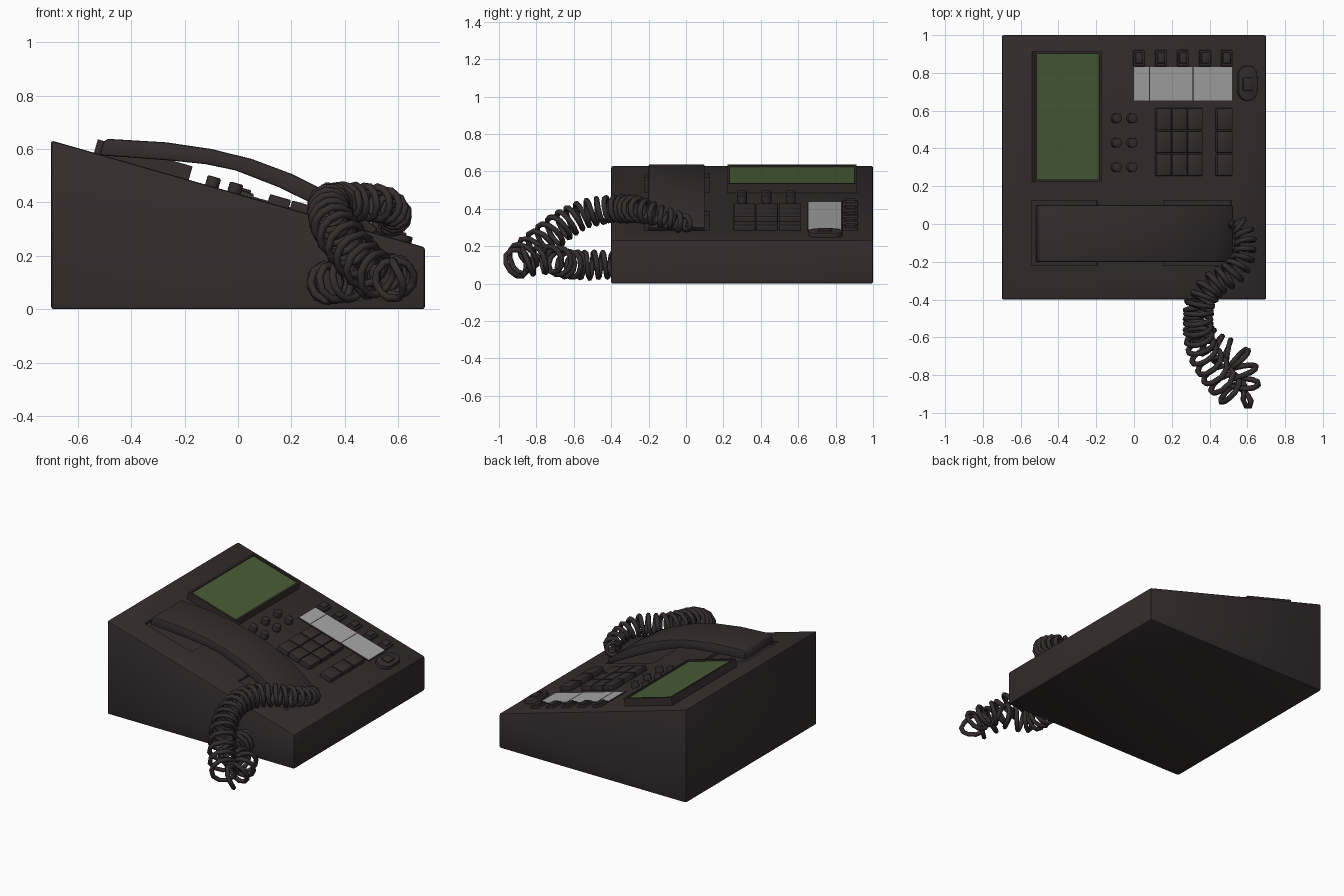
import bpy, bmesh, math
from mathutils import Vector, Matrix

if "Cube" in bpy.data.objects:
    bpy.data.objects.remove(bpy.data.objects["Cube"])


def material(name, r, g, b):
    m = bpy.data.materials.new(name)
    m.use_nodes = True
    m.diffuse_color = (r, g, b, 1)
    bsdf = next(n for n in m.node_tree.nodes if n.type == "BSDF_PRINCIPLED")
    bsdf.inputs["Base Color"].default_value = (r, g, b, 1)
    return m


DARK = material("dark brown plastic", 0.035, 0.026, 0.027)
GREEN = material("green screen", 0.065, 0.105, 0.035)
GREY = material("pale grey label", 0.38, 0.38, 0.38)

# Sloped top: high on the right-hand side (-x), low on the left (+x)
HIGH, LOW, HALF = 0.632, 0.232, 0.7
TILT = math.atan((HIGH - LOW) / (2 * HALF))


def on_slope(x, y):
    z = (HIGH + LOW) / 2 - math.tan(TILT) * x
    return Matrix.Translation((x, y, z)) @ Matrix.Rotation(TILT, 4, "Y")


def add_object(name, bm, mats, bevel=0, segments=2):
    bmesh.ops.recalc_face_normals(bm, faces=bm.faces)
    me = bpy.data.meshes.new(name)
    bm.to_mesh(me)
    bm.free()
    for m in mats:
        me.materials.append(m)
    ob = bpy.data.objects.new(name, me)
    bpy.context.collection.objects.link(ob)
    bpy.ops.object.select_all(action="DESELECT")
    ob.select_set(True)
    bpy.context.view_layer.objects.active = ob
    if bevel:
        mod = ob.modifiers.new("Bevel", "BEVEL")
        mod.width, mod.segments = bevel, segments
        mod.limit_method = "ANGLE"
        bpy.ops.object.modifier_apply(modifier="Bevel")
        bpy.ops.object.shade_smooth_by_angle(angle=math.radians(35))
    return ob


def slope_mesh(x0, x1, y0, y1, top, bottom=-0.01):
    """Box lying on the slope, its top outline placed at the given plan extents."""
    bm = bmesh.new()
    bmesh.ops.create_cube(bm, size=1)
    size = ((x1 - x0) / math.cos(TILT), y1 - y0, top - bottom)
    bm.transform(on_slope((x0 + x1) / 2 - top * math.sin(TILT), (y0 + y1) / 2)
                 @ Matrix.Translation((0, 0, (top + bottom) / 2))
                 @ Matrix.Diagonal((*size, 1)))
    return bm


def slope_box(name, x0, x1, y0, y1, top, mat=DARK, bevel=0.005):
    return add_object(name, slope_mesh(x0, x1, y0, y1, top), [mat], bevel)


def extrude_profile(points, y0, y1):
    bm = bmesh.new()
    face = bm.faces.new([bm.verts.new((x, y0, z)) for x, z in points])
    moved = bmesh.ops.extrude_face_region(bm, geom=[face])["geom"]
    bmesh.ops.translate(bm, vec=(0, y1 - y0, 0),
                        verts=[v for v in moved if isinstance(v, bmesh.types.BMVert)])
    return bm


# Body wedge with two shallow cradle wells
body = add_object("body", extrude_profile(
    [(-HALF, 0), (HALF, 0), (HALF, LOW), (-HALF, HIGH)], -0.4, 1), [DARK], 0.01)
for x0, x1 in ((-0.53, -0.18), (0.17, 0.53)):
    cutter = add_object("cradle_cutter", slope_mesh(x0, x1, -0.22, 0.125, 0.05, -0.02), [DARK])
    cutter.hide_render = True
    mod = body.modifiers.new("Well", "BOOLEAN")
    mod.operation, mod.object = "DIFFERENCE", cutter
    bpy.context.view_layer.objects.active = body
    bpy.ops.object.modifier_apply(modifier="Well")
    bpy.data.objects.remove(cutter)

# Raised screen housing with an inset green face
bm = slope_mesh(-0.525, -0.17, 0.222, 0.912, 0.052)
bm.normal_update()
up = Vector((math.sin(TILT), 0, math.cos(TILT)))
face = max(bm.faces, key=lambda f: f.normal.dot(up))
bmesh.ops.inset_region(bm, faces=[face], thickness=0.018)
rim = bmesh.ops.extrude_face_region(bm, geom=[face])
bmesh.ops.delete(bm, geom=[face], context="FACES")
bmesh.ops.translate(bm, vec=up * -0.01,
                    verts=[v for v in rim["geom"] if isinstance(v, bmesh.types.BMVert)])
for f in rim["geom"]:
    if isinstance(f, bmesh.types.BMFace):
        f.material_index = 1
add_object("screen", bm, [DARK, GREEN])

# Handset: arched bar resting on the slope
handset = [(-0.52, 0.577), (-0.255, 0.557), (-0.12, 0.543), (-0.01, 0.52), (0.15, 0.458),
           (0.3, 0.385), (0.5, 0.28), (0.525, 0.3), (0.43, 0.375), (0.32, 0.447),
           (0.2, 0.507), (0.05, 0.563), (-0.1, 0.6), (-0.27, 0.625), (-0.49, 0.638),
           (-0.505, 0.625)]
add_object("handset", extrude_profile(handset, -0.2, 0.1), [DARK], 0.008)

# Number keys and the side column of keys
for row in range(3):
    y = 0.255 + row * 0.121
    for col in range(3):
        x = 0.12 + col * 0.083
        slope_box("number_key", x, x + 0.079, y, y + 0.116, 0.032)
    slope_box("side_key", 0.44, 0.522, y, y + 0.116, 0.03)

# Round buttons
for x in (-0.088, -0.005):
    for y in (0.3, 0.43, 0.56):
        bm = bmesh.new()
        bmesh.ops.create_cone(bm, cap_ends=True, segments=16, radius1=0.026,
                              radius2=0.026, depth=0.05)
        bm.transform(on_slope(x - 0.01, y) @ Matrix.Translation((0, 0, 0.012)))
        add_object("round_button", bm, [DARK], 0.006)

# Pale label strip in three cells, with a row of keys behind it
for x0, x1 in ((0, 0.08), (0.084, 0.31), (0.314, 0.52)):
    slope_box("label", x0, x1, 0.655, 0.83, 0.006, GREY, 0)
slope_box("label_backing", -0.005, 0.525, 0.65, 0.835, 0.004, DARK, 0)
for i in range(5):
    x = 0.03 + i * 0.116
    slope_box("line_key_base", x - 0.03, x + 0.03, 0.835, 0.92, 0.016)
    slope_box("line_key", x - 0.02, x + 0.02, 0.85, 0.91, 0.026)

# Oblong selector with a square centre
bm = bmesh.new()
bmesh.ops.create_cone(bm, cap_ends=True, segments=24, radius1=0.053, radius2=0.053, depth=0.035)
for v in bm.verts:
    v.co.y += math.copysign(0.04, v.co.y) if abs(v.co.y) > 0.001 else 0
bm.transform(on_slope(0.598, 0.745) @ Matrix.Translation((0, 0, 0.006)))
add_object("selector", bm, [DARK], 0.006)
slope_box("selector_button", 0.578, 0.632, 0.705, 0.775, 0.032)

# Coiled cord: x, y, z and coil radius along its centre line
path = [(0.53, 0.02, 0.32, 0.03), (0.58, -0.04, 0.33, 0.045), (0.585, -0.15, 0.365, 0.05),
        (0.53, -0.25, 0.395, 0.06), (0.41, -0.33, 0.4, 0.065), (0.35, -0.43, 0.395, 0.068),
        (0.34, -0.55, 0.37, 0.068), (0.36, -0.66, 0.31, 0.075), (0.41, -0.75, 0.24, 0.08),
        (0.49, -0.86, 0.15, 0.08), (0.56, -0.91, 0.11, 0.075), (0.59, -0.83, 0.12, 0.07),
        (0.55, -0.71, 0.13, 0.07), (0.44, -0.66, 0.11, 0.07), (0.35, -0.58, 0.1, 0.07),
        (0.34, -0.48, 0.1, 0.07), (0.34, -0.38, 0.1, 0.06)]
pts = [Vector(p) for p in path]
pts = [2 * pts[0] - pts[1]] + pts + [2 * pts[-1] - pts[-2]]
STEPS = 60
line = []
for a, b, c, d in zip(pts, pts[1:], pts[2:], pts[3:]):
    for i in range(STEPS):
        t = i / STEPS
        line.append(0.5 * (2 * b + (c - a) * t + (2 * a - 5 * b + 4 * c - d) * t ** 2
                           + (3 * b - a - 3 * c + d) * t ** 3))

coil, angle, last = [], 0.0, 0.0
side = Vector((0, 0, 1))
for p, q in zip(line, line[1:]):
    tangent = (q - p).to_3d().normalized()
    side = (side - tangent * side.dot(tangent)).normalized()
    pitch = 0.048 if p.z > 0.3 or p.y > -0.62 else 0.07
    angle += (q - p).to_3d().length / pitch * math.tau
    if angle - last > math.tau / 12 or not coil:
        last = angle
        other = tangent.cross(side)
        coil.append(p.to_3d() + p.w * (side * math.cos(angle) + other * math.sin(angle)))

curve = bpy.data.curves.new("coiled_cord", "CURVE")
curve.dimensions = "3D"
curve.bevel_depth, curve.bevel_resolution = 0.015, 1
curve.use_fill_caps = True
spline = curve.splines.new("POLY")
spline.points.add(len(coil) - 1)
for point, co in zip(spline.points, coil):
    point.co = (*co, 1)
curve.materials.append(DARK)
bpy.context.collection.objects.link(bpy.data.objects.new("coiled_cord", curve))
